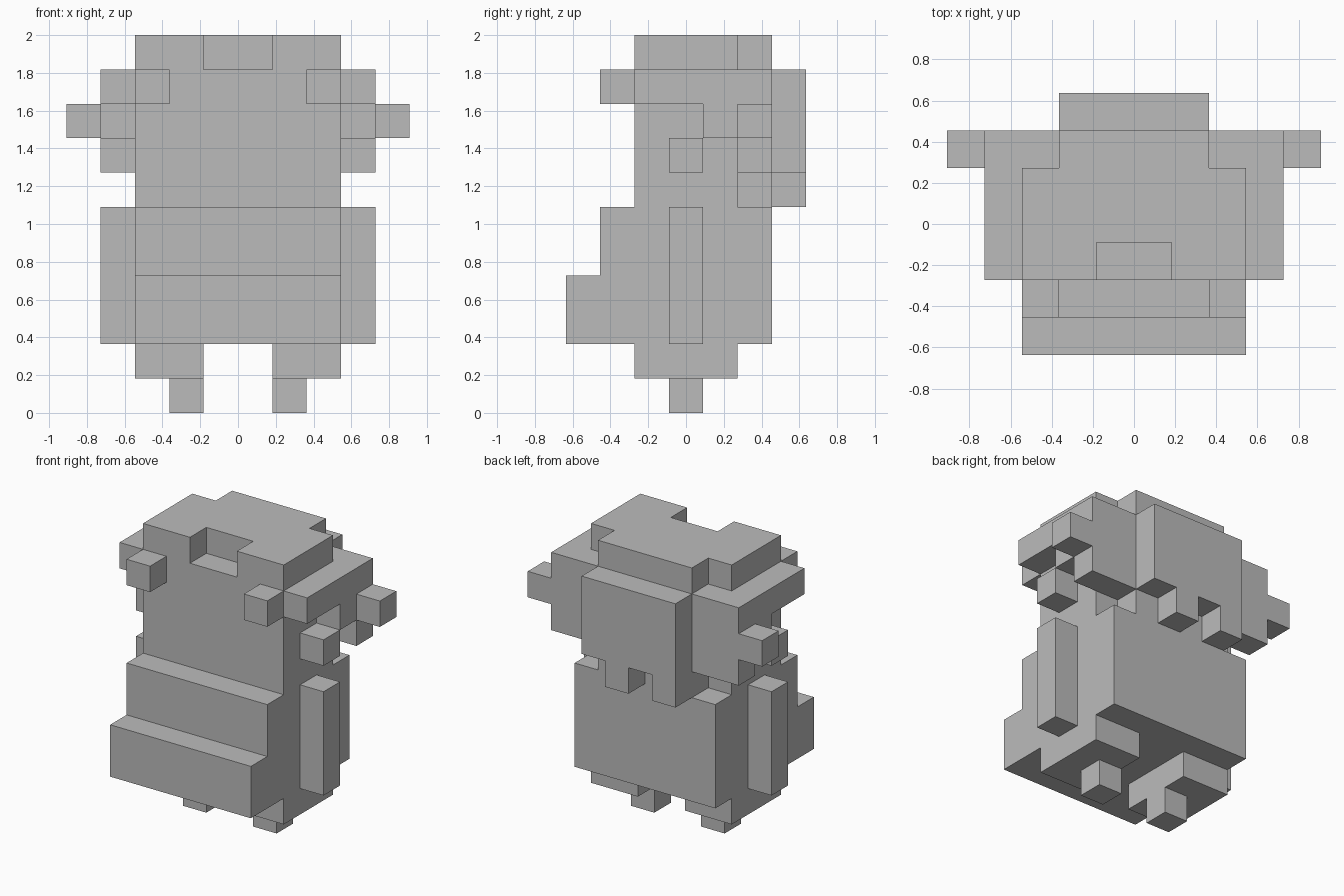
import bpy
import bmesh
from mathutils import Matrix, Vector

if "Cube" in bpy.data.objects:
    bpy.data.objects.remove(bpy.data.objects["Cube"], do_unlink=True)

UNIT = 2 / 11  # edge length of one block

grey = bpy.data.materials.new("plain_grey")
grey.use_nodes = True
COLOUR = (0.5, 0.5, 0.5, 1)
grey.diffuse_color = COLOUR
grey.node_tree.nodes["Principled BSDF"].inputs["Base Color"].default_value = COLOUR


def blocks(name, *boxes, side=1):
    """One object made of boxes; each box is (x range, y range, z range) in blocks."""
    bm = bmesh.new()
    for ranges in boxes:
        low = Vector([r[0] for r in ranges])
        high = Vector([r[1] for r in ranges])
        centre = (low + high) / 2
        centre.x *= side
        place = Matrix.Translation(centre * UNIT) @ Matrix.Diagonal((*((high - low) * UNIT), 1))
        bmesh.ops.create_cube(bm, size=1, matrix=place)
    mesh = bpy.data.meshes.new(name)
    bm.to_mesh(mesh)
    bm.free()
    mesh.materials.append(grey)
    obj = bpy.data.objects.new(name, mesh)
    bpy.context.collection.objects.link(obj)


def pair(name, *boxes):
    """The same boxes on the left (+x) and mirrored on the right."""
    blocks("left_" + name, *boxes, side=1)
    blocks("right_" + name, *boxes, side=-1)


FULL = (-3, 3)     # body width
MID = (-0.5, 0.5)  # one block deep at the centre
BACK = (1.5, 2.5)  # rear layer of the head

# Body and stepped belly
blocks("body", (FULL, (-2.5, 2.5), (2, 6)))
blocks("belly", (FULL, (-3.5, -2.5), (2, 4)))

# Head
blocks("head", (FULL, (-1.5, 1.5), (6, 10)))

# Hair: cap with a front notch, back layers and a ragged lower fringe
blocks("hair_cap",
       (FULL, (-0.5, 1.5), (10, 11)),
       ((-3, -1), (-1.5, -0.5), (10, 11)),
       ((1, 3), (-1.5, -0.5), (10, 11)),
       ((-2, 2), BACK, (10, 11)))
blocks("hair_back",
       (FULL, BACK, (7, 10)),
       ((-2, 2), BACK, (6, 7)),
       ((-2, 2), (2.5, 3.5), (7, 10)))
blocks("hair_fringe", *[((x, x + 1), (2.5, 3.5), (6, 7)) for x in (-2, 0)])

# Stepped side hair with a tuft sticking out
pair("side_hair",
     ((3, 4), (-1.5, 2.5), (9, 10)),
     ((3, 4), (0.5, 2.5), (8, 9)),
     ((3, 4), BACK, (7, 8)))
pair("hair_tuft", ((4, 5), BACK, (8, 9)))

# Face and limbs
pair("brow", ((2, 3), (-2.5, -1.5), (9, 10)))
pair("ear", ((3, 4), MID, (7, 8)))
pair("arm", ((3, 4), MID, (2, 6)))
pair("leg", ((1, 3), (-1.5, 1.5), (1, 2)))
pair("foot", ((1, 2), MID, (0, 1)))
